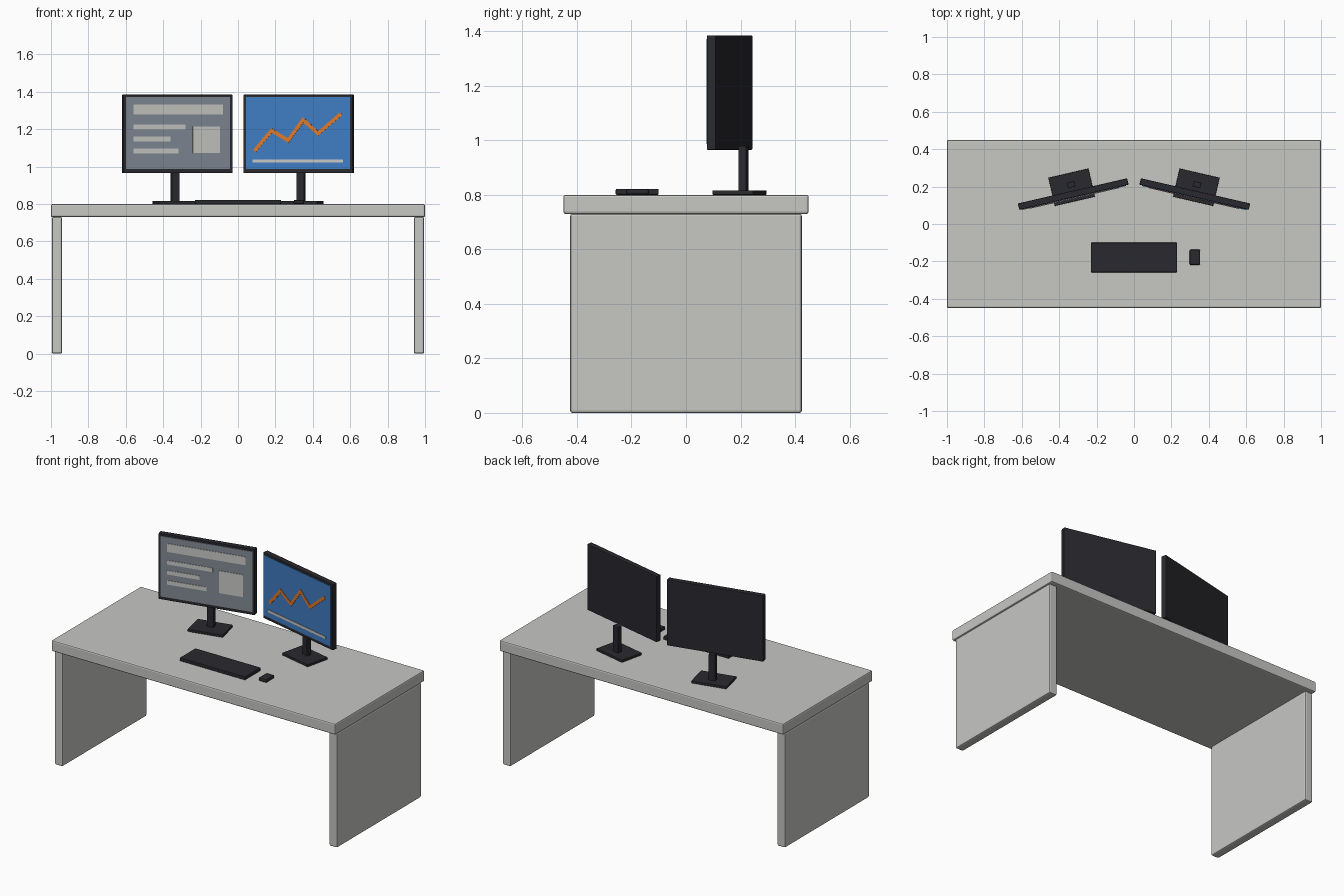
import bpy, bmesh, math
from mathutils import Matrix, Vector

if "Cube" in bpy.data.objects:
    bpy.data.objects.remove(bpy.data.objects["Cube"])


def mat(name, rgb):
    m = bpy.data.materials.new(name)
    m.diffuse_color = (*rgb, 1)
    m.use_nodes = True
    m.node_tree.nodes["Principled BSDF"].inputs["Base Color"].default_value = m.diffuse_color
    return m


STONE = mat("pale_grey", (0.57, 0.57, 0.55))
DARK = mat("charcoal", (0.022, 0.022, 0.028))
SLATE = mat("slate_grey", (0.22, 0.25, 0.30))
BLUE = mat("screen_blue", (0.05, 0.20, 0.54))
ORANGE = mat("chart_orange", (0.72, 0.19, 0.025))


def finish(name, bm, material, bevel, frame):
    bmesh.ops.recalc_face_normals(bm, faces=bm.faces)
    me = bpy.data.meshes.new(name)
    bm.to_mesh(me)
    bm.free()
    ob = bpy.data.objects.new(name, me)
    bpy.context.collection.objects.link(ob)
    ob.matrix_world = frame
    me.materials.append(material)
    if bevel:
        b = ob.modifiers.new("soft_edges", 'BEVEL')
        b.width = bevel
        b.segments = 2
    return ob


def box(name, x, y, z, material, bevel=0, frame=Matrix()):
    """Box from (min, max) ranges on each axis."""
    bm = bmesh.new()
    bmesh.ops.create_cube(bm, size=1)
    for v in bm.verts:
        v.co = [r[0] + (c + 0.5) * (r[1] - r[0]) for r, c in zip((x, y, z), v.co)]
    return finish(name, bm, material, bevel, frame)


def ribbon(name, pts, width, y, material, frame):
    """Mitred zigzag strip in the xz plane, extruded between the y values."""
    pts = [Vector(p) for p in pts]
    bm = bmesh.new()
    rings = []
    for i, p in enumerate(pts):
        dirs = [(b - a).normalized() for a, b in zip(pts[max(i - 1, 0):i + 1], pts[max(i - 1, 0) + 1:i + 2])]
        t = sum(dirs, Vector((0, 0))).normalized()
        n = Vector((-t.y, t.x))
        off = n * (width / 2 / max(abs(t.dot(dirs[0])), 0.3))
        rings.append([bm.verts.new((q.x, d, q.y)) for q, d in
                      ((p - off, y[0]), (p + off, y[0]), (p + off, y[1]), (p - off, y[1]))])
    for a, b in zip(rings, rings[1:]):
        for k in range(4):
            bm.faces.new((a[k], a[(k + 1) % 4], b[(k + 1) % 4], b[k]))
    bm.faces.new(rings[0])
    bm.faces.new(rings[-1])
    return finish(name, bm, material, 0, frame)


# Desk
box("desk_top", (-1, 1), (-0.45, 0.45), (0.73, 0.80), STONE, 0.008)
for side, s in (("left", -1), ("right", 1)):
    box(side + "_side_panel", sorted((s * 0.94, s * 0.995)), (-0.425, 0.425), (0, 0.73), STONE, 0.008)

# Keyboard and mouse
box("keyboard", (-0.23, 0.23), (-0.258, -0.10), (0.80, 0.822), DARK, 0.004)
box("mouse", (0.297, 0.354), (-0.22, -0.136), (0.80, 0.822), DARK, 0.008)

# Monitors, turned towards the sitter
T = 0.0175
PLATE = (-T - 0.007, -T - 0.003)
frames = {}
for side, s, screen in (("left", -1, SLATE), ("right", 1, BLUE)):
    f = Matrix.Translation((s * 0.325, 0.16, 0)) @ Matrix.Rotation(-s * math.radians(13), 4, 'Z')
    frames[side] = f
    box(side + "_monitor_case", (-0.30, 0.30), (-T, T), (0.965, 1.385), DARK, 0.004, f)
    box(side + "_screen", (-0.286, 0.286), (-T - 0.004, -T + 0.002), (0.986, 1.371), screen, 0, f)
    box(side + "_stand_neck", (-0.021, 0.021), (0.037, 0.067), (0.81, 0.98), DARK, 0.003, f)
    box(side + "_stand_base", (-0.11, 0.11), (-0.04, 0.115), (0.80, 0.816), DARK, 0.003, f)

# Page layout on the left screen
for name, x, z in (
        ("page_header", (-0.245, 0.245), (1.278, 1.331)),
        ("page_line_1", (-0.245, 0.04), (1.198, 1.224)),
        ("page_line_2", (-0.245, -0.042), (1.134, 1.160)),
        ("page_line_3", (-0.245, 0.002), (1.070, 1.096)),
        ("page_picture", (0.08, 0.228), (1.072, 1.214))):
    box(name, x, PLATE, z, STONE, 0, frames["left"])

# Line chart on the right screen
ribbon("chart_line", [(-0.238, 1.083), (-0.144, 1.193), (-0.053, 1.140), (0.029, 1.250),
                      (0.111, 1.177), (0.238, 1.283)], 0.02, PLATE, ORANGE, frames["right"])
box("chart_axis", (-0.248, 0.248), PLATE, (1.021, 1.037), STONE, 0, frames["right"])
